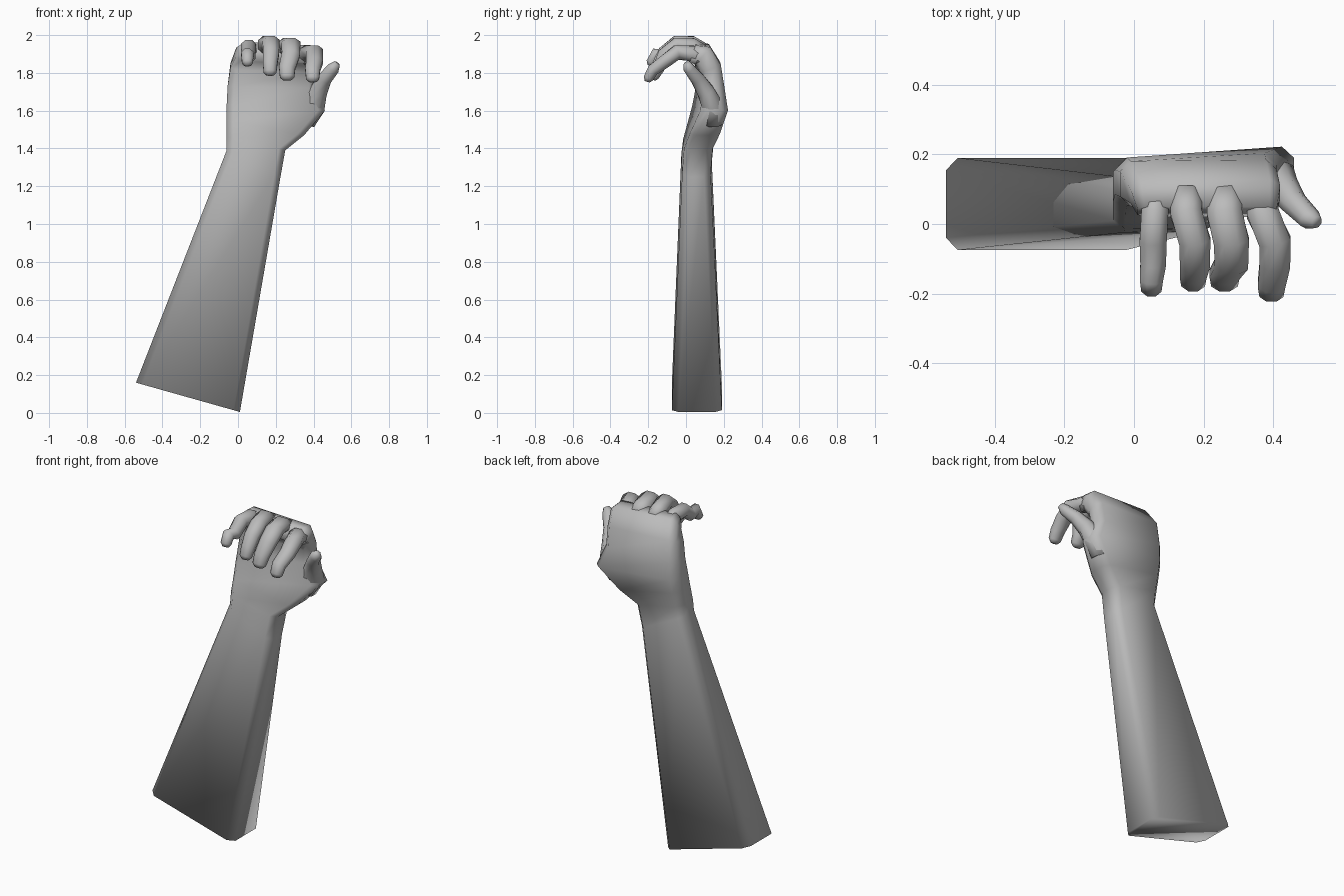
import bpy, bmesh
from math import cos, sin, pi
from mathutils import Vector

cube = bpy.data.objects.get("Cube")
if cube:
    bpy.data.objects.remove(cube, do_unlink=True)

grey = bpy.data.materials.new("plain grey")
grey.use_nodes = True
grey.diffuse_color = (0.5, 0.5, 0.5, 1)
grey.node_tree.nodes["Principled BSDF"].inputs["Base Color"].default_value = (0.5, 0.5, 0.5, 1)


def loft(name, rings):
    """Skin a list of equal-length rings and cap both ends."""
    bm = bmesh.new()
    rows = [[bm.verts.new(p) for p in ring] for ring in rings]
    for a, b in zip(rows, rows[1:]):
        for i in range(len(a)):
            j = (i + 1) % len(a)
            bm.faces.new((a[i], a[j], b[j], b[i]))
    bm.faces.new(rows[0][::-1])
    bm.faces.new(rows[-1])
    bmesh.ops.recalc_face_normals(bm, faces=bm.faces)
    mesh = bpy.data.meshes.new(name)
    bm.to_mesh(mesh)
    bm.free()
    mesh.materials.append(grey)
    mesh.polygons.foreach_set("use_smooth", [True] * len(mesh.polygons))
    obj = bpy.data.objects.new(name, mesh)
    bpy.context.collection.objects.link(obj)
    return obj


def slab(left, right, y_left, y_right, chamfer=0.035, lean=0):
    """Chamfered box section between two side points (x, z); lean tips it forward."""
    def corner(side, back):
        x, z = (left, right)[side]
        y = (y_left, y_right)[side][back]
        return Vector((x, y, z + (lean if back else -lean)))
    corners = [corner(0, 0), corner(1, 0), corner(1, 1), corner(0, 1)]
    ring = []
    for i, c in enumerate(corners):
        for other in (corners[i - 1], corners[(i + 1) % 4]):
            d = other - c
            ring.append(c + d.normalized() * min(chamfer, d.length * 0.4))
    return ring


def digit(name, path, sides=8, across=Vector((1, 0, 0))):
    """Finger along points (x, y, z, half width, half thickness)."""
    pts = [Vector(p[:3]) for p in path]
    rings = []
    for i, p in enumerate(path):
        t = (pts[min(i + 1, len(pts) - 1)] - pts[max(i - 1, 0)]).normalized()
        u = (across - t * across.dot(t)).normalized()
        v = t.cross(u)
        rings.append([pts[i] + u * p[3] * cos(2 * pi * (k + 0.5) / sides)
                      + v * p[4] * sin(2 * pi * (k + 0.5) / sides) for k in range(sides)])
    return loft(name, rings)


# Forearm, wrist and palm in one skin
loft("forearm_and_palm", [
    slab((-0.54, 0.16), (0.01, 0.005), (-0.075, 0.19), (-0.075, 0.19)),
    slab((-0.06, 1.39), (0.225, 1.25), (-0.025, 0.135), (-0.02, 0.13)),
    slab((-0.06, 1.46), (0.25, 1.39), (-0.015, 0.15), (-0.01, 0.14)),
    slab((-0.06, 1.55), (0.35, 1.47), (0.01, 0.17), (0.02, 0.18)),
    slab((-0.06, 1.63), (0.46, 1.60), (0.03, 0.185), (0.08, 0.225)),
    slab((-0.055, 1.73), (0.41, 1.72), (0.05, 0.19), (0.09, 0.205)),
    slab((-0.04, 1.84), (0.41, 1.82), (0.05, 0.18), (0.08, 0.185), 0.03, 0.02),
    slab((-0.01, 1.91), (0.42, 1.89), (0.04, 0.12), (0.05, 0.13), 0.03, 0.045),
    slab((0.01, 1.92), (0.41, 1.9), (0.02, 0.05), (0.02, 0.05), 0.02, 0.045),
])

# Four curled fingers: name, knuckle x, bend x, tip x, top z, tip z, tip y, half width
for name, x0, x1, x2, top, tip_z, tip_y, w in (
        ("little_finger", 0.06, 0.055, 0.05, 1.98, 1.85, -0.185, 0.042),
        ("ring_finger", 0.15, 0.175, 0.17, 2.0, 1.80, -0.17, 0.049),
        ("middle_finger", 0.26, 0.28, 0.26, 1.99, 1.775, -0.17, 0.055),
        ("index_finger", 0.37, 0.405, 0.395, 1.95, 1.765, -0.2, 0.05)):
    zc = top - 0.042
    digit(name, [
        (x0, 0.09, zc - 0.04, w, 0.045),
        (x0, 0.03, zc - 0.005, w, 0.046),
        (x1, -0.05, zc, w, 0.042),
        (x1, -0.115, zc - 0.05, w * 0.95, 0.038),
        (x2, tip_y + 0.025, tip_z + 0.05, w * 0.85, 0.034),
        (x2, tip_y, tip_z + 0.005, w * 0.75, 0.028),
        (x2, tip_y - 0.005, tip_z - 0.012, w * 0.45, 0.015)])

# Thumb rising from the side of the palm
digit("thumb", [
    (0.36, 0.14, 1.53, 0.05, 0.05),
    (0.395, 0.145, 1.62, 0.07, 0.065),
    (0.425, 0.105, 1.70, 0.05, 0.05),
    (0.46, 0.06, 1.77, 0.038, 0.04),
    (0.505, 0.015, 1.825, 0.034, 0.032),
    (0.525, 0.005, 1.85, 0.018, 0.018)])
